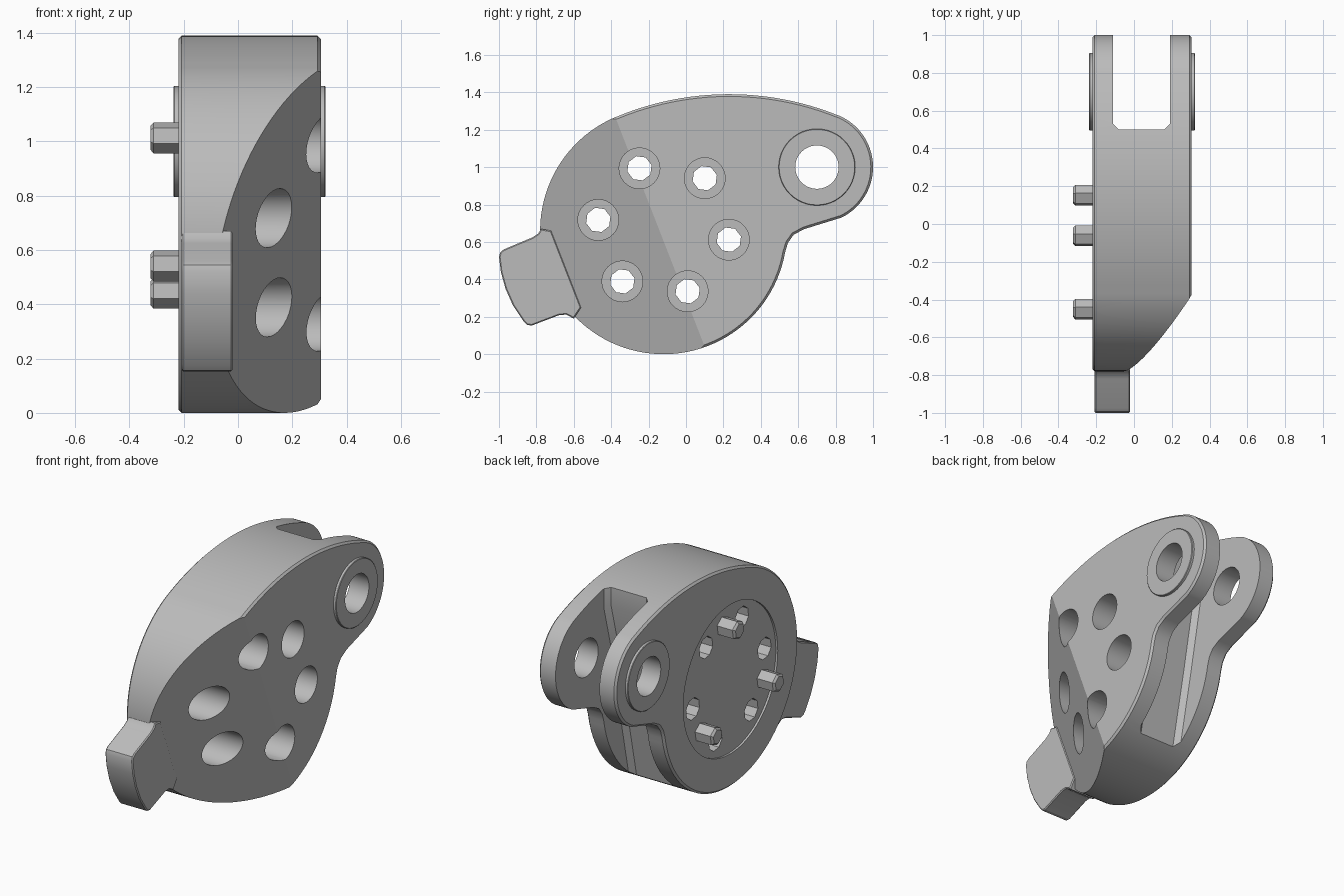
import bpy, bmesh, math
from mathutils import Vector

if "Cube" in bpy.data.objects:
    bpy.data.objects.remove(bpy.data.objects["Cube"], do_unlink=True)

grey = bpy.data.materials.new("machined grey")
grey.use_nodes = True
GREY = (0.5, 0.5, 0.5, 1)
grey.diffuse_color = GREY
grey.node_tree.nodes["Principled BSDF"].inputs["Base Color"].default_value = GREY

HUB = (-0.12, 0.665)      # centre of the round body, as (y, z)
PIVOT = (0.70, 1.0)       # centre of the ear hole


def arc(c, r, a0, a1, n):
    """Points on an arc in the y-z plane, angles in degrees."""
    angles = [math.radians(a0 + (a1 - a0) * i / n) for i in range(n + 1)]
    return [(c[0] + r * math.cos(a), c[1] + r * math.sin(a)) for a in angles]


def ring(c, r, n=48, start=0):
    return arc(c, r, start, start + 360, n)[:-1]


def prism(name, outline, x0, x1, chamfer=0.0, plane=None):
    """Extrude a y-z outline along x, with chamfered rims and an optional cut."""
    bm = bmesh.new()
    face = bm.faces.new([bm.verts.new((x0, y, z)) for y, z in outline])
    ext = bmesh.ops.extrude_face_region(bm, geom=[face])["geom"]
    bmesh.ops.translate(bm, vec=(x1 - x0, 0, 0),
                        verts=[v for v in ext if isinstance(v, bmesh.types.BMVert)])
    bmesh.ops.recalc_face_normals(bm, faces=bm.faces)
    if chamfer:
        rims = [e for e in bm.edges if abs(e.verts[0].co.x - e.verts[1].co.x) < 1e-5]
        bmesh.ops.bevel(bm, geom=rims, offset=chamfer, segments=1,
                        affect='EDGES', profile=0.5)
    if plane:
        cut = bmesh.ops.bisect_plane(bm, geom=bm.verts[:] + bm.edges[:] + bm.faces[:],
                                     plane_co=plane[0], plane_no=plane[1],
                                     clear_outer=True)["geom_cut"]
        bmesh.ops.edgeloop_fill(bm, edges=[e for e in cut if isinstance(e, bmesh.types.BMEdge)])
        bmesh.ops.recalc_face_normals(bm, faces=bm.faces)
    mesh = bpy.data.meshes.new(name)
    bm.to_mesh(mesh)
    bm.free()
    obj = bpy.data.objects.new(name, mesh)
    mesh.materials.append(grey)
    bpy.context.collection.objects.link(obj)
    return obj


def activate(obj):
    bpy.ops.object.select_all(action='DESELECT')
    obj.select_set(True)
    bpy.context.view_layer.objects.active = obj


def carve(obj, cutter):
    """Subtract a cutter and discard it."""
    cutter.hide_render = True
    mod = obj.modifiers.new("carve", 'BOOLEAN')
    mod.operation, mod.solver, mod.object = 'DIFFERENCE', 'EXACT', cutter
    activate(obj)
    bpy.ops.object.modifier_apply(modifier=mod.name)
    bpy.data.objects.remove(cutter, do_unlink=True)


# Body: round hub blending into the ear, with a sloping front cut
outline = arc(PIVOT, 0.30, -64, 66, 28)
outline += arc((0.23, -0.17), 1.56, 68.2, 112.5, 24)
outline += arc((-0.12, 0.66), 0.66, 113.5, 350, 72)
outline += [(0.545, 0.595), (0.575, 0.638), (0.63, 0.668)]
n = Vector((0, -0.932, -0.363))
cut_plane = (Vector((0.305, -0.12, 0.66)) + n * 0.02, (Vector((1, 0, 0)) + n * 0.61).normalized())
body = prism("body", outline, -0.22, 0.305, 0.012, cut_plane)

# Slot between the two ears
slot = [(0.5, 1.6), (0.5, 1.25), (0.435, 1.0), (0.35, 0.57), (0.25, 0.1),
        (0.21, -0.1), (1.3, -0.1), (1.3, 1.6)]
carve(body, prism("slot_cutter", slot, -0.11, 0.19, 0.03))

# Pivot hole and shallow round recess on the right side
carve(body, prism("pivot_cutter", ring(PIVOT, 0.116), -0.5, 0.5))
carve(body, prism("recess_cutter", ring(HUB, 0.46, 64), -0.4, -0.207))

# Six stepped bolt holes around the hub
for i in range(6):
    a = math.radians(-8.6 + 60 * i)
    c = (HUB[0] + 0.353 * math.cos(a), HUB[1] + 0.353 * math.sin(a))
    carve(body, prism("bore_cutter", ring(c, 0.109, 32), -0.11, 0.5))
    carve(body, prism("bolt_cutter", ring(c, 0.067, 8, 15), -0.5, 0.0))

# Raised washers around the pivot hole on both ears
parts = [body]
for name, x0, x1 in (("left_pivot_boss", 0.30, 0.322), ("right_pivot_boss", -0.237, -0.215)):
    boss = prism(name, ring(PIVOT, 0.205), x0, x1, 0.003)
    carve(boss, prism("boss_cutter", ring(PIVOT, 0.116), -0.5, 0.5))
    parts.append(boss)

# Front tab with rounded end
tab = [(-0.56, 0.25), (-0.72, 0.66), (-0.775, 0.67), (-0.79, 0.645), (-0.82, 0.625),
       (-0.975, 0.56), (-0.993, 0.545), (-1.0, 0.52), (-0.99, 0.44), (-0.965, 0.35),
       (-0.925, 0.26), (-0.87, 0.178), (-0.85, 0.157), (-0.825, 0.153), (-0.68, 0.208),
       (-0.64, 0.212), (-0.60, 0.19)]
parts.append(prism("front_tab", tab, -0.208, -0.02, 0.006))

# Three hexagonal locating pins
for i in range(3):
    a = math.radians(80.6 + 120 * i)
    c = (HUB[0] + 0.353 * math.cos(a), HUB[1] + 0.353 * math.sin(a))
    parts.append(prism("locating_pin_%d" % (i + 1), ring(c, 0.058, 6, 20), -0.323, -0.19, 0.012))

for obj in parts:
    activate(obj)
    bpy.ops.object.shade_smooth_by_angle(angle=math.radians(28))
